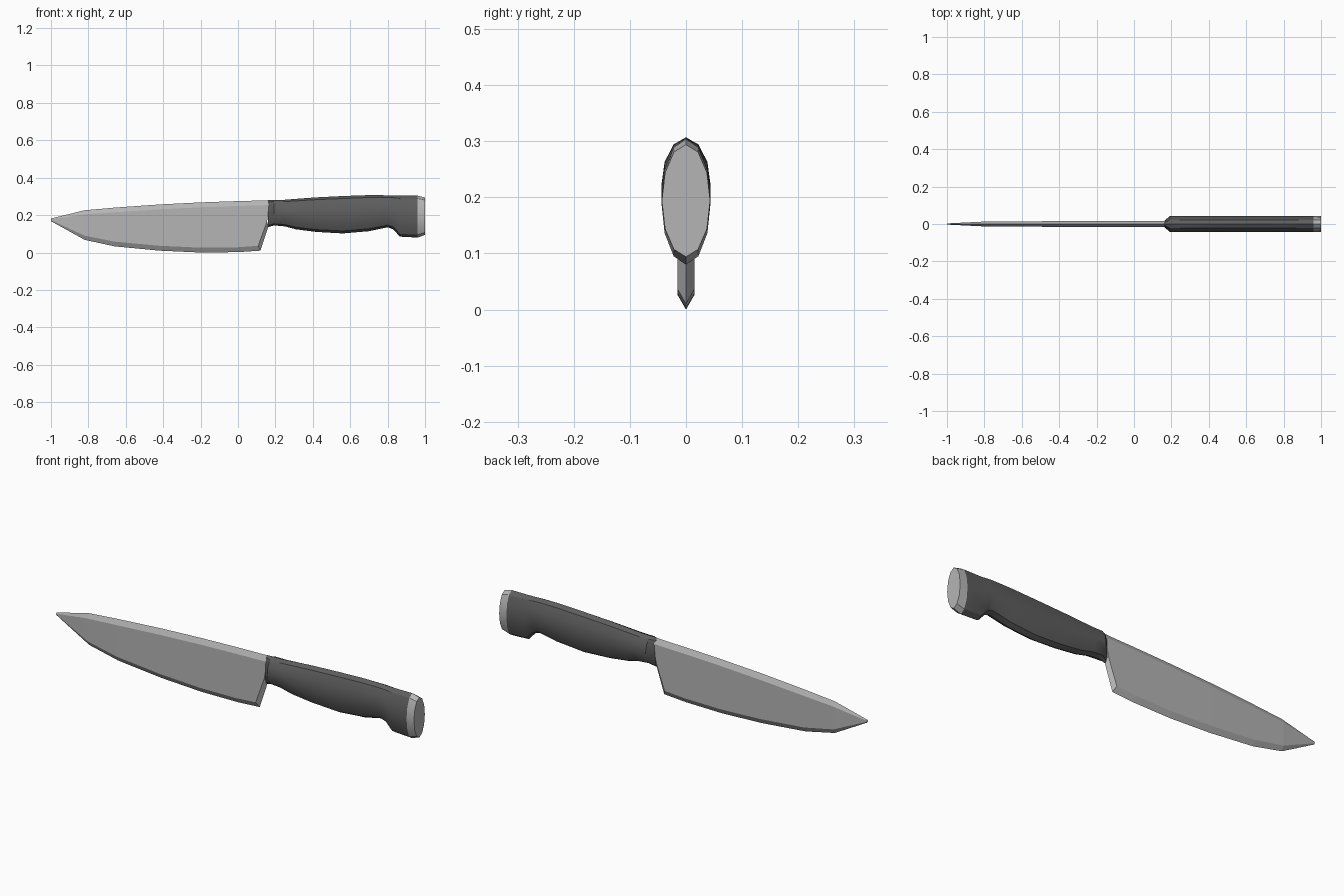
import bpy
import math

cube = bpy.data.objects.get("Cube")
if cube:
    bpy.data.objects.remove(cube, do_unlink=True)


def material(name, value):
    mat = bpy.data.materials.new(name)
    mat.use_nodes = True
    colour = (value, value, value, 1)
    mat.diffuse_color = colour
    mat.node_tree.nodes["Principled BSDF"].inputs["Base Color"].default_value = colour
    return mat


steel = material("light steel", 0.46)
grip = material("dark grip", 0.11)


def loft(name, rings, mat, smooth=None):
    """Skin a list of equal closed rings and cap both ends."""
    n = len(rings[0])
    verts = [p for ring in rings for p in ring]
    faces = [tuple(range(n)), tuple(len(verts) - 1 - i for i in range(n))]
    for r in range(len(rings) - 1):
        for i in range(n):
            j = (i + 1) % n
            faces.append((r * n + j, r * n + i, (r + 1) * n + i, (r + 1) * n + j))
    mesh = bpy.data.meshes.new(name)
    mesh.from_pydata(verts, [], faces)
    mesh.materials.append(mat)
    obj = bpy.data.objects.new(name, mesh)
    bpy.context.collection.objects.link(obj)
    bpy.ops.object.select_all(action="DESELECT")
    obj.select_set(True)
    bpy.context.view_layer.objects.active = obj
    bpy.ops.object.mode_set(mode="EDIT")
    bpy.ops.mesh.select_all(action="SELECT")
    bpy.ops.mesh.normals_make_consistent(inside=False)
    bpy.ops.object.mode_set(mode="OBJECT")
    if smooth:
        bpy.ops.object.shade_smooth_by_angle(angle=math.radians(smooth))
    return obj


def blade_ring(x, top, bottom, half, bevel, lower_x=None, heel=0):
    """Six-sided section: spine ridge, two flat cheeks, cutting edge."""
    low = x if lower_x is None else lower_x
    return [(x, 0, top), (x, half, top - bevel), (low - heel, half, bottom + bevel),
            (low, 0, bottom), (low - heel, -half, bottom + bevel), (x, -half, top - bevel)]


def oval_ring(x, top, bottom, half):
    """Twelve-sided upright oval section."""
    mid, tall = (top + bottom) / 2, (top - bottom) / 2
    return [(x, half * math.sin(i * math.tau / 12), mid + tall * math.cos(i * math.tau / 12))
            for i in range(12)]


# Blade, from tip to slanted heel
blade = [(-1, .182, .168, .003, .005), (-.82, .226, .068, .012, .022),
         (-.66, .24, .033, .014, .025), (-.42, .257, .01, .015, .026),
         (-.2, .268, 0, .015, .026), (0, .275, .002, .015, .026)]
rings = [blade_ring(*s) for s in blade]
rings.append(blade_ring(.12, .278, .01, .015, .026, heel=.012))
rings.append(blade_ring(.17, .28, .14, .015, .026, lower_x=.163, heel=.008))
loft("blade", rings, steel)

# Grip with a chamfered front and a finger hook at the rear
handle = [(.16, .28, .135, .014), (.192, .281, .145, .044), (.25, .282, .14, .044),
          (.31, .287, .124, .044), (.42, .295, .11, .044), (.56, .302, .102, .044),
          (.7, .307, .114, .044), (.8, .306, .135, .044), (.83, .305, .124, .044),
          (.865, .304, .085, .044), (.96, .304, .08, .044)]
loft("handle", [oval_ring(*s) for s in handle], grip, 30)

# Metal end cap
loft("end_cap", [oval_ring(.96, .304, .08, .044), oval_ring(1, .294, .094, .043)], steel, 20)
